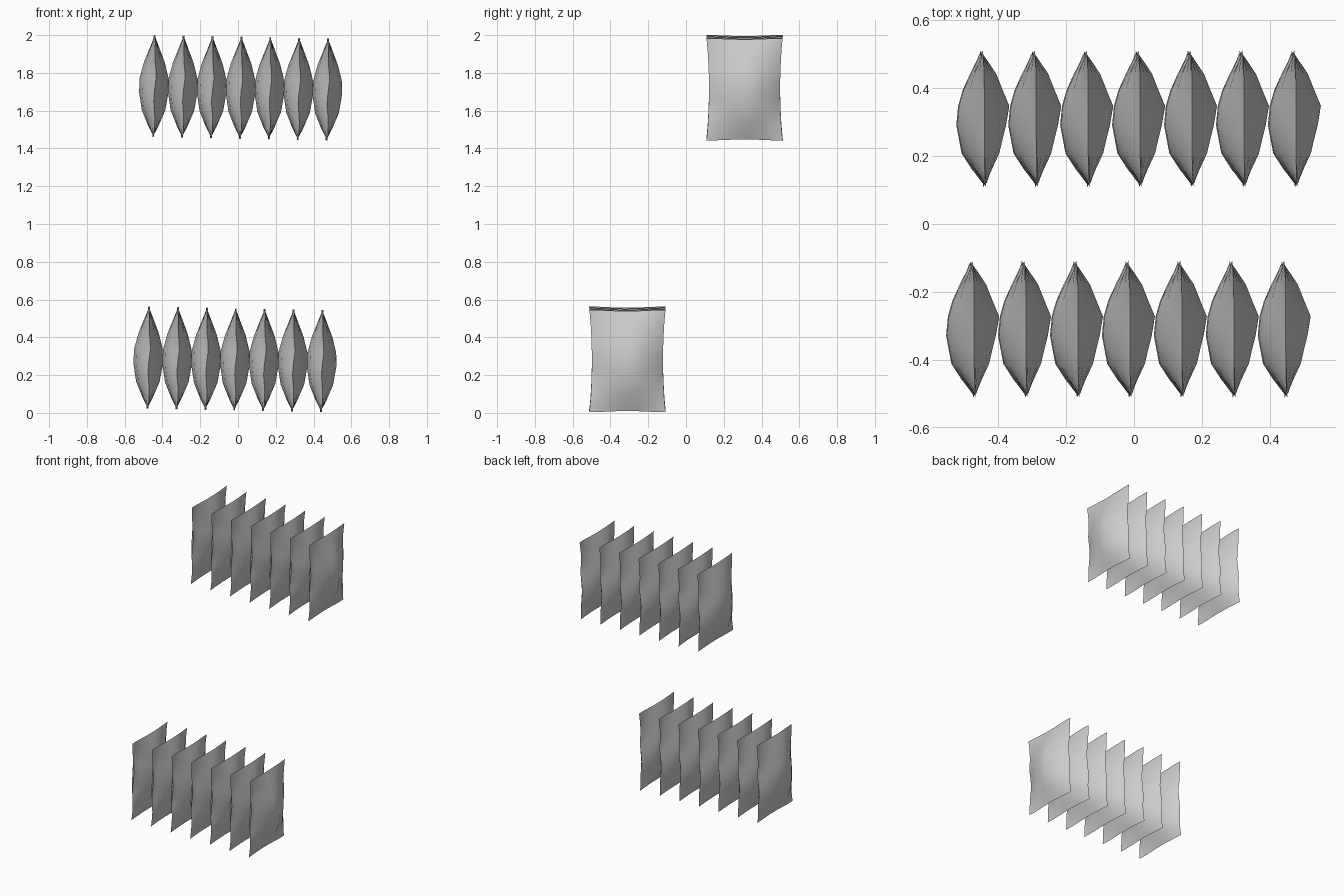
import bpy, bmesh, math

cube = bpy.data.objects.get("Cube")
if cube:
    bpy.data.objects.remove(cube)

# Plain wrapper material
mat = bpy.data.materials.new("wrapper_grey")
mat.use_nodes = True
grey = (0.6, 0.6, 0.6, 1)
mat.diffuse_color = grey
mat.node_tree.nodes["Principled BSDF"].inputs["Base Color"].default_value = grey

WIDTH, HEIGHT, BULGE = 0.405, 0.535, 0.078
# Bulge profiles as (fraction across, fraction of full bulge)
LEFT = [(0, 0), (.22, .6), (.45, .88), (.6, 1), (.85, .5), (1, 0)]
RIGHT = [(0, 0), (.1, .4), (.23, .8), (.45, 1), (.6, .93), (.78, .68), (1, 0)]
RISE = [(0, 0), (.1, .35), (.26, .8), (.44, 1), (.58, .98), (.74, .7), (.975, .08), (1, .0)]
COLS = [0, .04, .1, .23, .34, .45, .6, .72, .85, .95, 1]
ROWS = [0, .02, .1, .18, .26, .35, .44, .58, .66, .74, .87, .975, 1]


def sample(profile, t):
    for (a, p), (b, q) in zip(profile, profile[1:]):
        if t <= b:
            return p + (q - p) * (t - a) / (b - a)
    return profile[-1][1]


def bag_point(u, v, side):
    # Side seams pinch in at mid height and waver slightly
    pinch = 1 - 0.07 * math.sin(math.pi * v) ** 0.7
    y = (u - 0.5) * WIDTH * pinch
    edge = abs(2 * u - 1) ** 4
    seam = 0.006 * math.sin(v * 13) * edge * math.sin(math.pi * v)
    seam += 0.008 * (v - 0.5) - 0.010 * (u - 0.5) * edge
    thick = BULGE * sample(RISE, v) * sample(LEFT if side > 0 else RIGHT, u)
    z = v * HEIGHT + 0.003 * math.cos(2 * math.pi * u) * (2 * v - 1)
    return (seam + side * thick, y, z)


# Pillow bag made of two sheets joined along the seams
bm = bmesh.new()
for side in (1, -1):
    grid = [[bm.verts.new(bag_point(u, v, side)) for u in COLS] for v in ROWS]
    for low, high in zip(grid, grid[1:]):
        for i in range(len(COLS) - 1):
            face = [low[i], low[i + 1], high[i + 1], high[i]]
            bm.faces.new(face if side > 0 else face[::-1])
bmesh.ops.remove_doubles(bm, verts=bm.verts, dist=0.0002)
bmesh.ops.recalc_face_normals(bm, faces=bm.faces)
mesh = bpy.data.meshes.new("bag")
bm.to_mesh(mesh)
bm.free()
mesh.materials.append(mat)
mesh.shade_smooth()
mesh.set_sharp_from_angle(angle=math.radians(50))

# Two rows of seven bags, the rear row on the upper level
for level, x0, y0, z0 in (("lower", -0.475, -0.31, 0.025), ("upper", -0.445, 0.31, 1.463)):
    for i in range(7):
        bag = bpy.data.objects.new(f"{level}_bag_{i + 1}", mesh)
        bag.location = (x0 + 0.153 * i, y0, z0 - 0.003 * i)
        bpy.context.collection.objects.link(bag)
